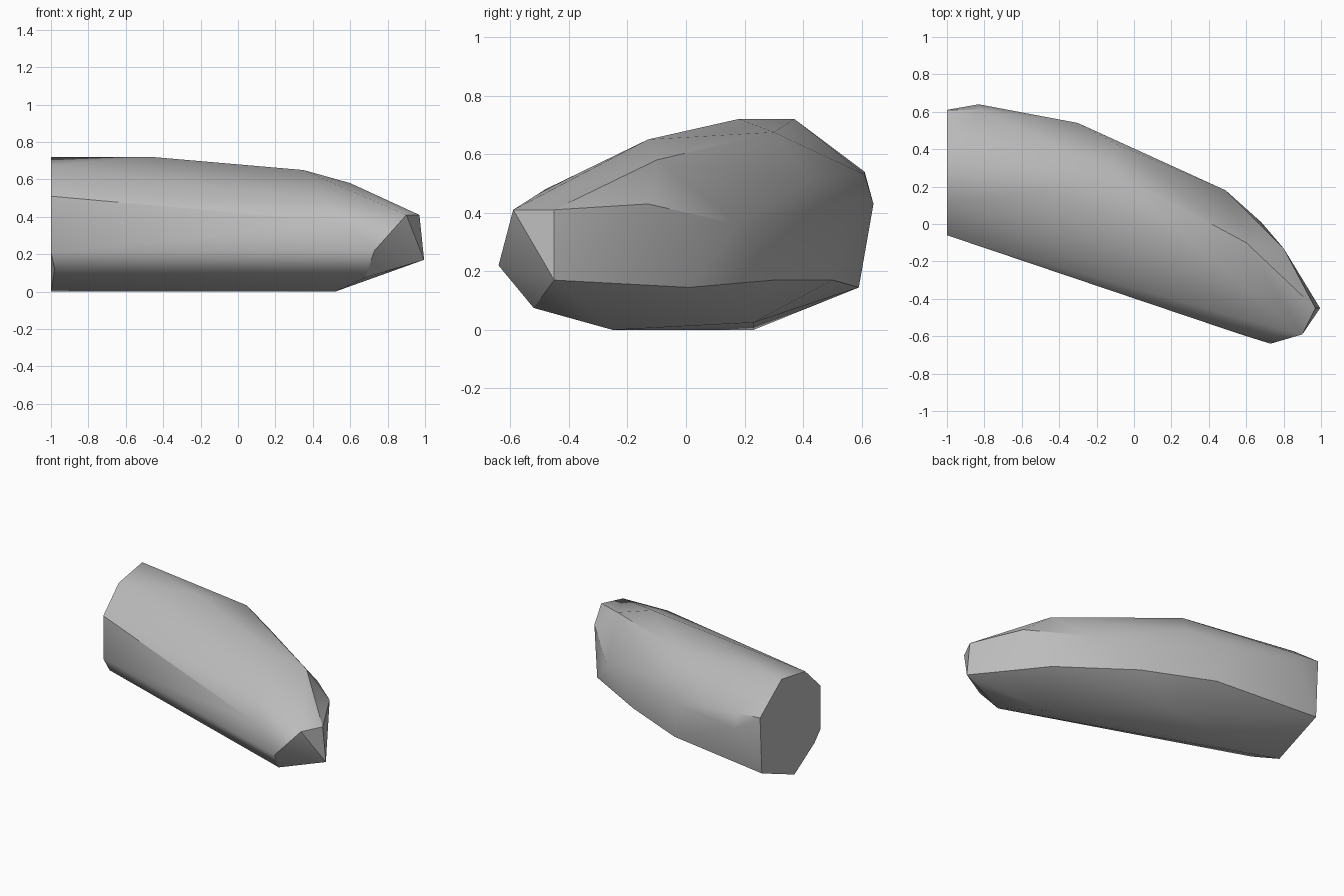
import bpy
import bmesh
import math

cube = bpy.data.objects.get("Cube")
if cube:
    bpy.data.objects.remove(cube, do_unlink=True)

grey = bpy.data.materials.new("plain grey")
grey.use_nodes = True
colour = (0.5, 0.5, 0.5, 1)
grey.diffuse_color = colour
grey.node_tree.nodes["Principled BSDF"].inputs["Base Color"].default_value = colour

# Flat cut end, as a (y, z) outline on the plane x = -1
cut_end = [(-1, y, z) for y, z in (
    (0.37, 0.72), (0.11, 0.675), (-0.06, 0.51), (-0.06, 0.21),
    (0.23, 0), (0.59, 0.145), (0.61, 0.54))]

# Ridges running along the curved body
top_ridge = [(-0.46, 0.18, 0.72), (-0.145, 0.3, 0.675), (0.35, -0.13, 0.65),
             (0.6, -0.1, 0.58), (0.48, -0.48, 0.48)]
back_ridge = [(-0.82, 0.61, 0.53), (-0.83, 0.64, 0.43), (-0.3, 0.54, 0.43),
              (-0.08, 0.42, 0.51), (0.49, 0.18, 0.36), (0.8, -0.13, 0.43)]
lower_back_edge = [(-0.26, 0.5, 0.17), (0.2, 0.3, 0.17), (0.68, 0.01, 0.145)]
underside = [(-0.12, 0.23, 0.025), (-0.98, -0.02, 0.12), (0.52, -0.25, 0)]
front_side = [(0.57, -0.59, 0.37), (0.68, -0.52, 0.075)]

# Blunt chiselled tip
tip = [(0.9, -0.59, 0.41), (0.97, -0.45, 0.41),
       (0.995, -0.45, 0.17), (0.73, -0.64, 0.22)]

# Skin the ridges into one closed faceted body
bm = bmesh.new()
for ridge in (cut_end, top_ridge, back_ridge, lower_back_edge,
              underside, front_side, tip):
    for point in ridge:
        bm.verts.new(point)
hull = bmesh.ops.convex_hull(bm, input=bm.verts[:])
loose = [v for v in bm.verts if not v.link_faces]
bmesh.ops.delete(bm, geom=loose, context='VERTS')
bmesh.ops.dissolve_limit(bm, angle_limit=math.radians(1),
                         verts=bm.verts[:], edges=bm.edges[:])
bmesh.ops.recalc_face_normals(bm, faces=bm.faces[:])

mesh = bpy.data.meshes.new("curved_body")
bm.to_mesh(mesh)
bm.free()
mesh.materials.append(grey)
body = bpy.data.objects.new("curved_body", mesh)
bpy.context.collection.objects.link(body)

# Smooth skin with crisp end, tip and lower edges
bpy.ops.object.select_all(action='DESELECT')
body.select_set(True)
bpy.context.view_layer.objects.active = body
bpy.ops.object.shade_smooth_by_angle(angle=math.radians(30))
